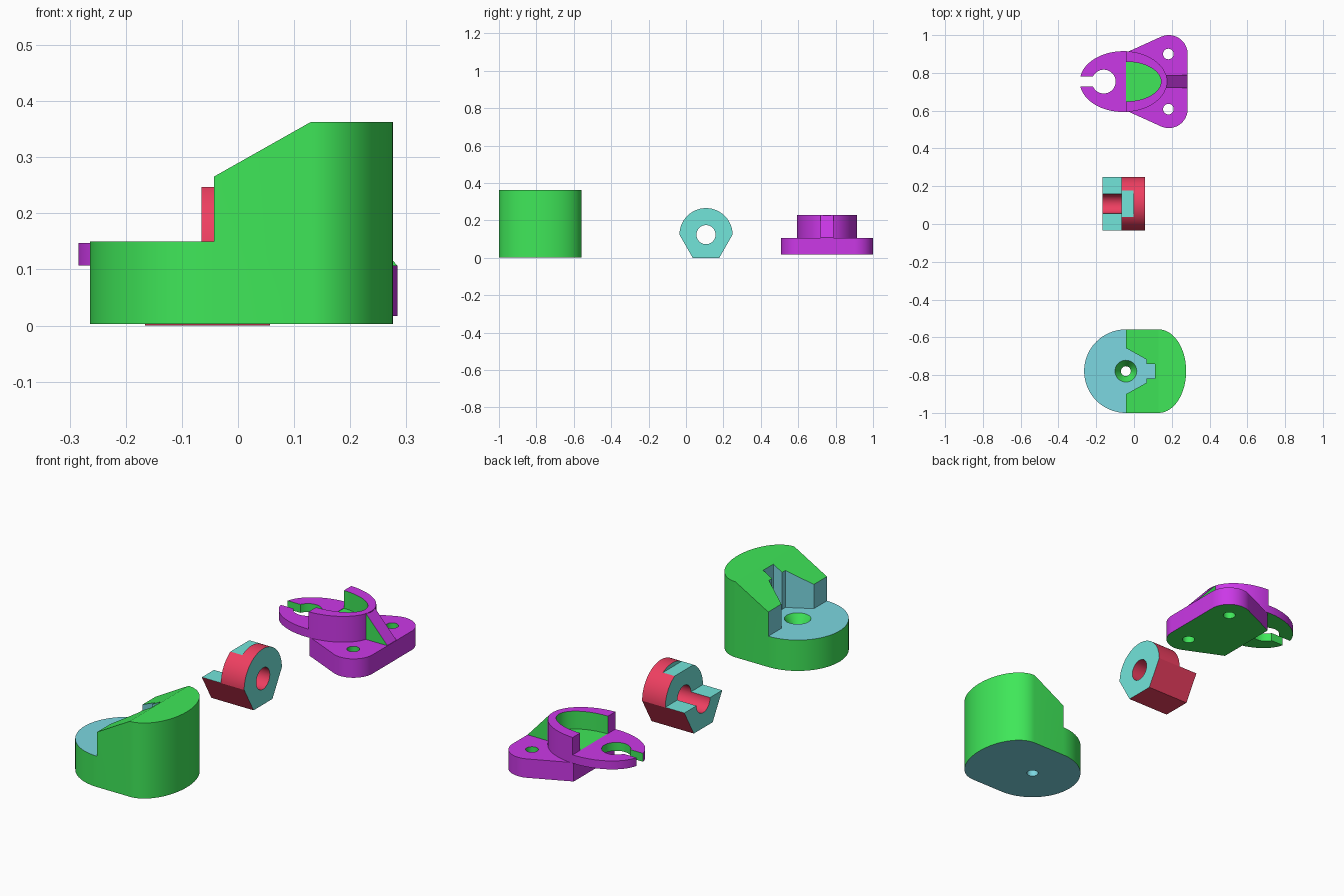
import bpy, bmesh
from math import cos, sin, pi, radians

if "Cube" in bpy.data.objects:
    bpy.data.objects.remove(bpy.data.objects["Cube"])


def material(name, rgb):
    m = bpy.data.materials.new(name)
    m.diffuse_color = (*rgb, 1)
    m.use_nodes = True
    m.node_tree.nodes["Principled BSDF"].inputs["Base Color"].default_value = m.diffuse_color
    return m


green = material("green", (0.05, 0.8, 0.1))
teal = material("teal", (0.2, 0.68, 0.75))
red = material("red", (0.86, 0.05, 0.12))
mint = material("mint", (0.17, 0.78, 0.7))
purple = material("purple", (0.6, 0.04, 0.8))


def arc(cx, cy, rx, ry, a0, a1, n=32):
    return [(cx + rx * cos(radians(a0 + (a1 - a0) * i / n)),
             cy + ry * sin(radians(a0 + (a1 - a0) * i / n))) for i in range(n + 1)]


def circle(cx, cy, r, n=48):
    return arc(cx, cy, r, r, 0, 360, n)[:-1]


def prism(name, pts, axis, lo, hi, side, cap=None, top=None):
    """Extrude a 2D outline along an axis; 'top' gives a different end outline."""
    place = {'x': lambda u, v, w: (w, u, v),
             'y': lambda u, v, w: (u, w, v),
             'z': lambda u, v, w: (u, v, w)}[axis]
    bm = bmesh.new()
    a = [bm.verts.new(place(u, v, lo)) for u, v in pts]
    b = [bm.verts.new(place(u, v, hi)) for u, v in (top or pts)]
    for f in (bm.faces.new(a), bm.faces.new(b)):
        f.material_index = 1
    for i in range(len(a)):
        j = (i + 1) % len(a)
        bm.faces.new((a[i], a[j], b[j], b[i]))
    bmesh.ops.recalc_face_normals(bm, faces=bm.faces)
    me = bpy.data.meshes.new(name)
    bm.to_mesh(me)
    bm.free()
    me.materials.append(side)
    me.materials.append(cap or side)
    ob = bpy.data.objects.new(name, me)
    bpy.context.collection.objects.link(ob)
    return ob


def box(x0, x1, y0, y1, z0, z1, mat):
    return prism("cutter", [(x0, y0), (x1, y0), (x1, y1), (x0, y1)], 'z', z0, z1, mat)


def combine(ob, other, op='DIFFERENCE'):
    m = ob.modifiers.new("bool", 'BOOLEAN')
    m.operation, m.solver, m.material_mode, m.object = op, 'EXACT', 'TRANSFER', other
    bpy.context.view_layer.objects.active = ob
    bpy.ops.object.modifier_apply(modifier=m.name)
    bpy.data.objects.remove(other)


def finish(ob, under=None):
    """Colour the downward faces and smooth the curved walls."""
    if under:
        slot = list(ob.data.materials).index(under)
        for p in ob.data.polygons:
            if p.normal.z < -0.9:
                p.material_index = slot
    bpy.ops.object.select_all(action='DESELECT')
    ob.select_set(True)
    bpy.context.view_layer.objects.active = ob
    bpy.ops.object.shade_smooth_by_angle(angle=radians(25))


# Housing: rounded body, stepped floor, sloped top
cx, cy = -0.043, -0.779
outline = (arc(cx, cy, 0.221, 0.221, 90, 270, 48)
           + arc(0.13, cy, 0.146, 0.221, -90, 90, 48))
housing = prism("housing", outline, 'z', 0.003, 0.363, green, teal)
for p in housing.data.polygons:
    if p.normal.z > 0.9:
        p.material_index = 0
combine(housing, prism("cutter", [(-0.043 - 0.1, 0.209), (0.13, 0.363), (0.13, 0.5), (-0.143, 0.5)],
                       'y', -1.2, -0.4, green))
combine(housing, box(-0.4, cx, -1.2, -0.4, 0.15, 0.6, teal))
# Housing pocket with key slot
half = [(-0.10, 0.154), (0.065, 0.062), (0.065, 0.038), (0.112, 0.038)]
pocket = [(x, cy + y) for x, y in half] + [(x, cy - y) for x, y in reversed(half)]
combine(housing, prism("cutter", pocket, 'z', 0.15, 0.6, teal))
# Countersunk screw hole
combine(housing, prism("cutter", circle(cx, cy, 0.026), 'z', -0.1, 0.3, teal))
combine(housing, prism("cutter", circle(cx, cy, 0.026), 'z', 0.1, 0.152, green,
                       top=circle(cx, cy, 0.059)))
finish(housing, teal)

# Bushing: half round, half hexagon, bored through
by, bz, br = 0.107, 0.124, 0.142
bushing = prism("bushing", arc(by, bz, br, br, 0, 180, 48)
                + [(by - br / 2, 0), (by + br / 2, 0)], 'x', -0.166, 0.057, red, mint)
combine(bushing, box(-0.3, -0.065, -0.2, 0.4, bz + 0.001, 0.4, mint))
combine(bushing, box(-0.3, -0.003, -0.2, 0.4, 0.247, 0.4, mint))
combine(bushing, prism("cutter", circle(by, bz, 0.051), 'x', -0.3, 0.2, red))
finish(bushing)

# Bracket foot: rounded triangular plate
py = 0.754
foot = ([(-0.043, py - 0.153)] + arc(0.184, py - 0.146, 0.1, 0.1, -114, 0, 24)
        + arc(0.184, py + 0.146, 0.1, 0.1, 0, 114, 24) + [(-0.043, py + 0.153)])
bracket = prism("bracket", foot, 'z', 0.017, 0.107, purple)
bracket.data.materials[1] = green
for p in bracket.data.polygons:
    p.material_index = 0
# Oval tray with raised collar
oval = arc(-0.056, py, 0.231, 0.161, 0, 360, 96)[:-1]
tray = prism("tray", oval, 'z', 0.107, 0.23, purple)
combine(bracket, tray, 'UNION')
# Gusset behind the collar
combine(bracket, prism("gusset", [(0.14, 0.10), (0.283, 0.10), (0.283, 0.108), (0.172, 0.229), (0.14, 0.229)],
                       'y', py - 0.034, py + 0.034, purple, green), 'UNION')
# Collar opening
combine(bracket, box(-0.4, -0.043, 0.4, 1.1, 0.147, 0.4, purple))
combine(bracket, prism("cutter", arc(-0.043, py, 0.186, 0.105, -90, 90, 48), 'z', 0.145, 0.4, green))
# Cable hole, entry slot and bolt holes
combine(bracket, prism("cutter", circle(-0.16, py, 0.063), 'z', -0.1, 0.4, green))
combine(bracket, box(-0.4, -0.16, py - 0.026, py + 0.026, -0.1, 0.4, green))
for s in (-1, 1):
    combine(bracket, prism("cutter", circle(0.182, py + s * 0.146, 0.028), 'z', -0.1, 0.4, green))
finish(bracket, green)
